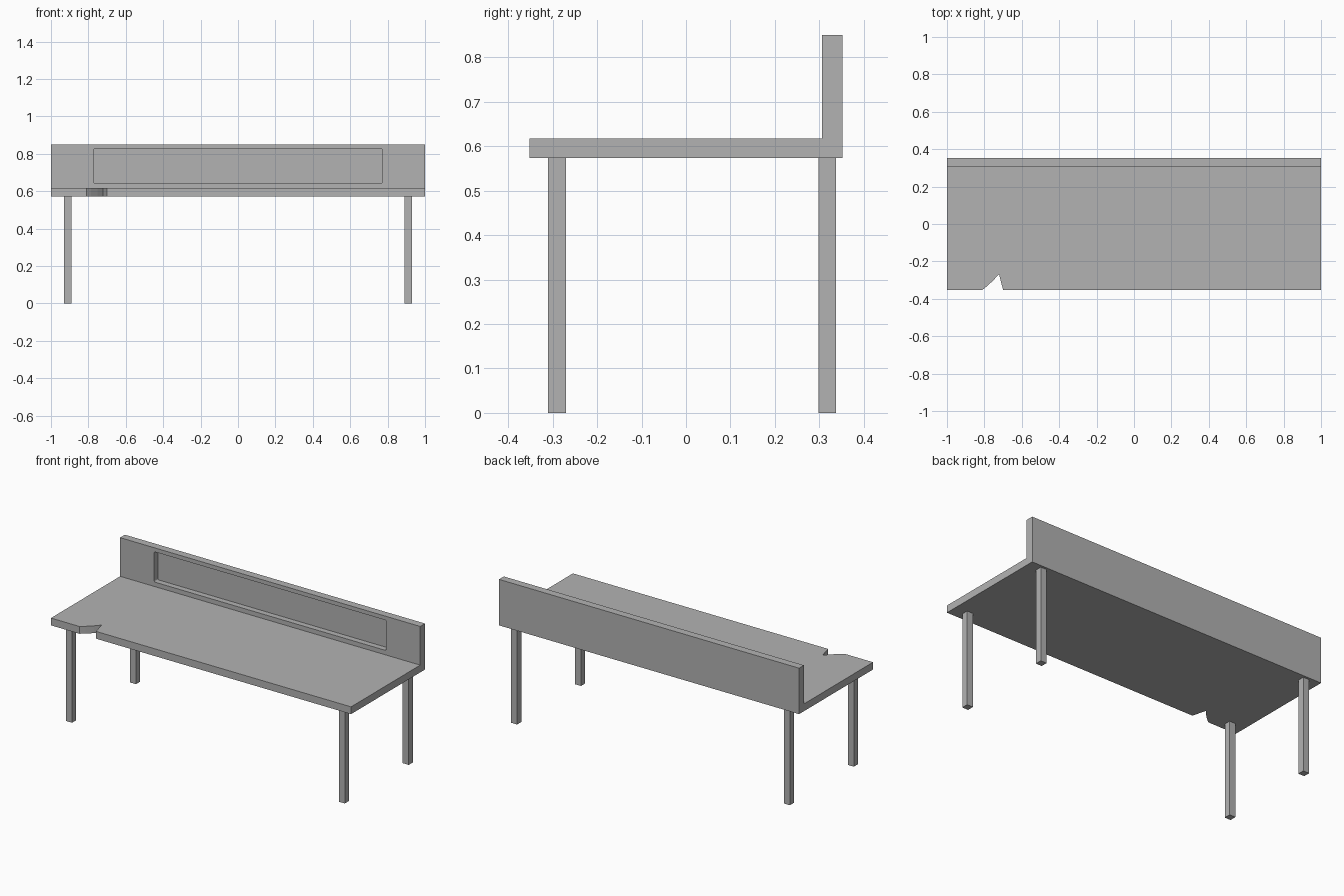
import bpy
import bmesh
from math import cos, sin, pi
from mathutils import Vector

cube = bpy.data.objects.get("Cube")
if cube:
    bpy.data.objects.remove(cube, do_unlink=True)

grey = bpy.data.materials.new("plain grey")
grey.use_nodes = True
colour = (0.448, 0.448, 0.448, 1)
grey.diffuse_color = colour
grey.node_tree.nodes["Principled BSDF"].inputs["Base Color"].default_value = colour


def prism(name, outline, sweep):
    """Solid made by sweeping a flat outline along a vector."""
    bm = bmesh.new()
    face = bm.faces.new([bm.verts.new(p) for p in outline])
    swept = bmesh.ops.extrude_face_region(bm, geom=[face])
    moved = [v for v in swept["geom"] if isinstance(v, bmesh.types.BMVert)]
    bmesh.ops.translate(bm, verts=moved, vec=Vector(sweep))
    bmesh.ops.recalc_face_normals(bm, faces=bm.faces)
    mesh = bpy.data.meshes.new(name)
    bm.to_mesh(mesh)
    bm.free()
    mesh.materials.append(grey)
    obj = bpy.data.objects.new(name, mesh)
    bpy.context.collection.objects.link(obj)
    return obj


def cut(target, cutter):
    """Subtract a cutter from the target, then discard the cutter."""
    cutter.hide_render = True
    mod = target.modifiers.new("cut", 'BOOLEAN')
    mod.operation = 'DIFFERENCE'
    mod.solver = 'EXACT'
    mod.object = cutter
    bpy.context.view_layer.objects.active = target
    bpy.ops.object.modifier_apply(modifier=mod.name)
    bpy.data.objects.remove(cutter, do_unlink=True)


# Seat and backrest: one L-shaped section running the full width
depth, under, seat_top, back_top, back_front = 0.352, 0.573, 0.617, 0.85, 0.306
section = [(-depth, under), (depth, under), (depth, back_top),
           (back_front, back_top), (back_front, seat_top), (-depth, seat_top)]
body = prism("seat_and_backrest", [(-1, y, z) for y, z in section], (2, 0, 0))

# Broken notch in the front edge, with one gently curved side
notch = [(-0.81, -0.5), (-0.81, -depth), (-0.785, -0.332), (-0.75, -0.299),
         (-0.722, -0.268), (-0.70, -depth), (-0.70, -0.5)]
cut(body, prism("notch_cutter", [(x, y, 0.5) for x, y in notch], (0, 0, 0.2)))

# Shallow recessed panel with softened corners in the backrest
half, low, high, r = 0.773, 0.644, 0.826, 0.008
corners = [(half - r, high - r), (r - half, high - r),
           (r - half, low + r), (half - r, low + r)]
panel = []
for i, (x, z) in enumerate(corners):
    for step in range(4):
        a = (i + step / 3) * pi / 2
        panel.append((x + r * cos(a), back_front - 0.05, z + r * sin(a)))
cut(body, prism("panel_cutter", panel, (0, 0.085, 0)))

# Four square legs
w = 0.02
for side, x in (("right", -0.909), ("left", 0.909)):
    for end, y in (("front", -0.29), ("back", 0.318)):
        foot = [(x + sx * w, y + sy * w, 0)
                for sx, sy in ((-1, -1), (1, -1), (1, 1), (-1, 1))]
        prism(f"{end}_{side}_leg", foot, (0, 0, under))
